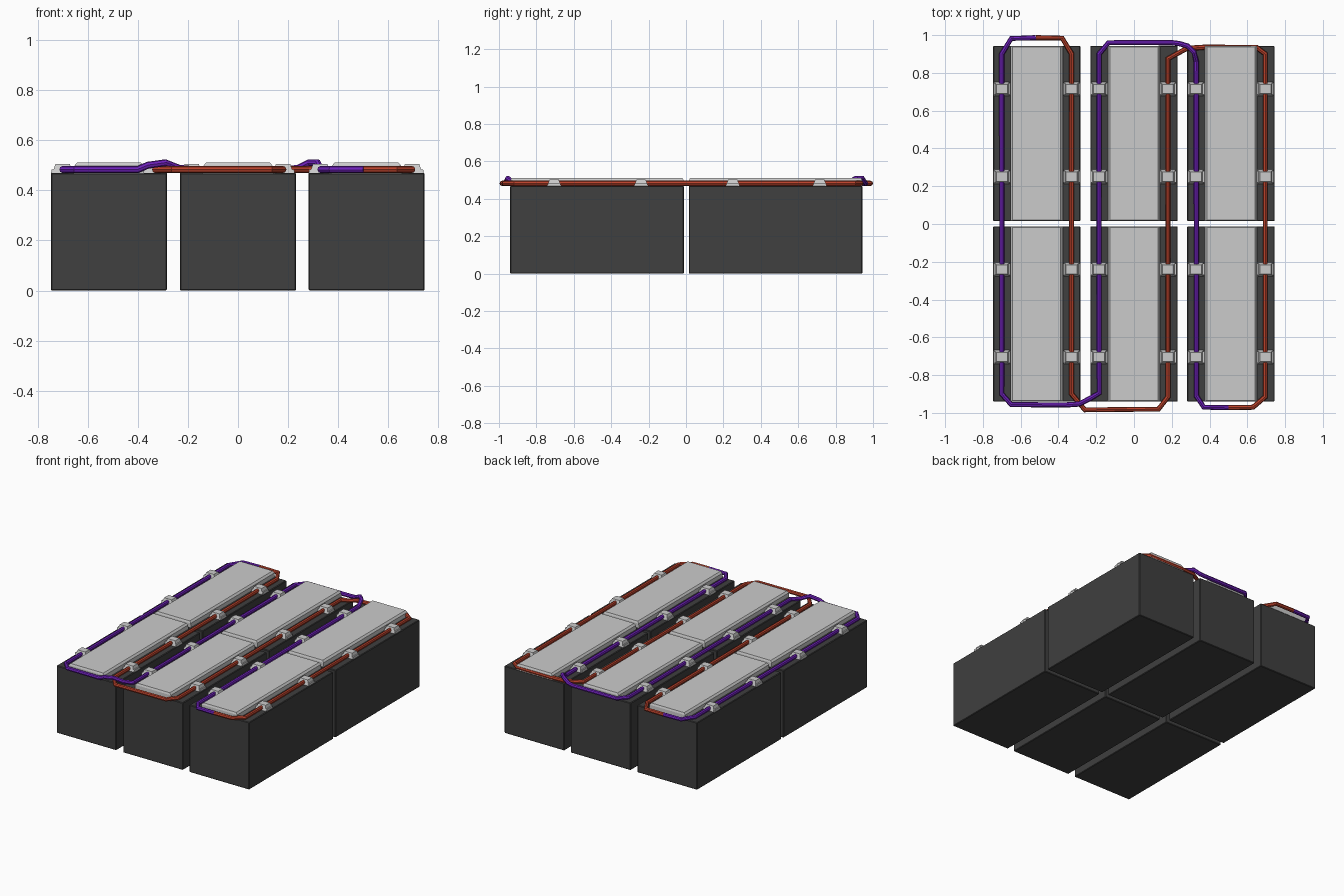
import bpy, bmesh
from mathutils import Vector

if "Cube" in bpy.data.objects:
    bpy.data.objects.remove(bpy.data.objects["Cube"])


def material(name, rgb):
    m = bpy.data.materials.new(name)
    m.diffuse_color = (*rgb, 1)
    m.use_nodes = True
    m.node_tree.nodes["Principled BSDF"].inputs["Base Color"].default_value = m.diffuse_color
    return m


DARK = material("dark_casing", (0.05, 0.05, 0.05))
RED = material("red_cable", (0.50, 0.055, 0.025))
PURPLE = material("purple_cable", (0.16, 0.015, 0.50))


def block(name, x, y, z0, z1, base, top, mat=None, bevel=0):
    """Four-sided block whose top can be smaller than its base."""
    bm = bmesh.new()
    bmesh.ops.create_cube(bm, size=1)
    for v in bm.verts:
        w, d = top if v.co.z > 0 else base
        v.co = Vector((x + v.co.x * w, y + v.co.y * d, z1 if v.co.z > 0 else z0))
    if bevel:
        bmesh.ops.bevel(bm, geom=bm.edges[:], offset=bevel, segments=1, affect='EDGES')
    me = bpy.data.meshes.new(name)
    bm.to_mesh(me)
    bm.free()
    ob = bpy.data.objects.new(name, me)
    bpy.context.collection.objects.link(ob)
    if mat:
        me.materials.append(mat)
    return ob


def cable(name, points, mat, r=0.014):
    """Faceted cable that follows a list of points."""
    cu = bpy.data.curves.new(name, 'CURVE')
    cu.dimensions = '3D'
    cu.bevel_depth = r
    cu.bevel_resolution = 2
    cu.use_fill_caps = True
    sp = cu.splines.new('POLY')
    sp.points.add(len(points) - 1)
    for p, co in zip(sp.points, points):
        p.co = (co[0], co[1], co[2] if len(co) > 2 else 0.483, 1)
    sp.use_smooth = False
    cu.materials.append(mat)
    ob = bpy.data.objects.new(name, cu)
    bpy.context.collection.objects.link(ob)
    bpy.ops.object.select_all(action='DESELECT')
    ob.select_set(True)
    bpy.context.view_layer.objects.active = ob
    bpy.ops.object.convert(target='MESH')


# Battery cases with raised lids
for x in (-0.515, 0, 0.513):
    for y in (-0.476, 0.479):
        block("battery_case", x, y, 0, 0.47, (0.463, 0.928), (0.463, 0.928), DARK, 0.004)
        block("battery_lid", x, y, 0.468, 0.498, (0.28, 0.928), (0.276, 0.926))
        block("lid_top", x, y, 0.498, 0.511, (0.276, 0.926), (0.254, 0.916))

# Terminal clamps along every cable run
for x in (-0.70, -0.33, -0.185, 0.18, 0.328, 0.695):
    for y in (-0.705, -0.24, 0.25, 0.715):
        block("clamp_foot", x, y, 0.468, 0.484, (0.092, 0.064), (0.088, 0.060))
        block("terminal_clamp", x, y, 0.468, 0.504, (0.082, 0.076), (0.058, 0.048))

# Purple cable, lifted where it crosses the red one
cable("purple_cable", [
    (-0.52, 0.986), (-0.65, 0.982), (-0.70, 0.90),
    (-0.70, -0.90), (-0.65, -0.956), (-0.40, -0.958), (-0.36, -0.958, 0.500),
    (-0.29, -0.953, 0.510), (-0.235, -0.925, 0.488), (-0.185, -0.895),
    (-0.185, 0.90), (-0.135, 0.96), (0.20, 0.96), (0.24, 0.955, 0.488),
    (0.285, 0.942, 0.510), (0.318, 0.91, 0.510), (0.33, 0.86),
    (0.33, -0.91), (0.37, -0.97), (0.50, -0.972)], PURPLE)

# Red cable
cable("red_cable", [
    (-0.52, 0.986), (-0.38, 0.984), (-0.33, 0.90),
    (-0.33, -0.90), (-0.26, -0.984), (0.13, -0.98), (0.18, -0.915),
    (0.18, 0.875), (0.28, 0.93), (0.38, 0.936), (0.65, 0.934), (0.695, 0.90),
    (0.695, -0.915), (0.63, -0.97), (0.50, -0.972)], RED)
